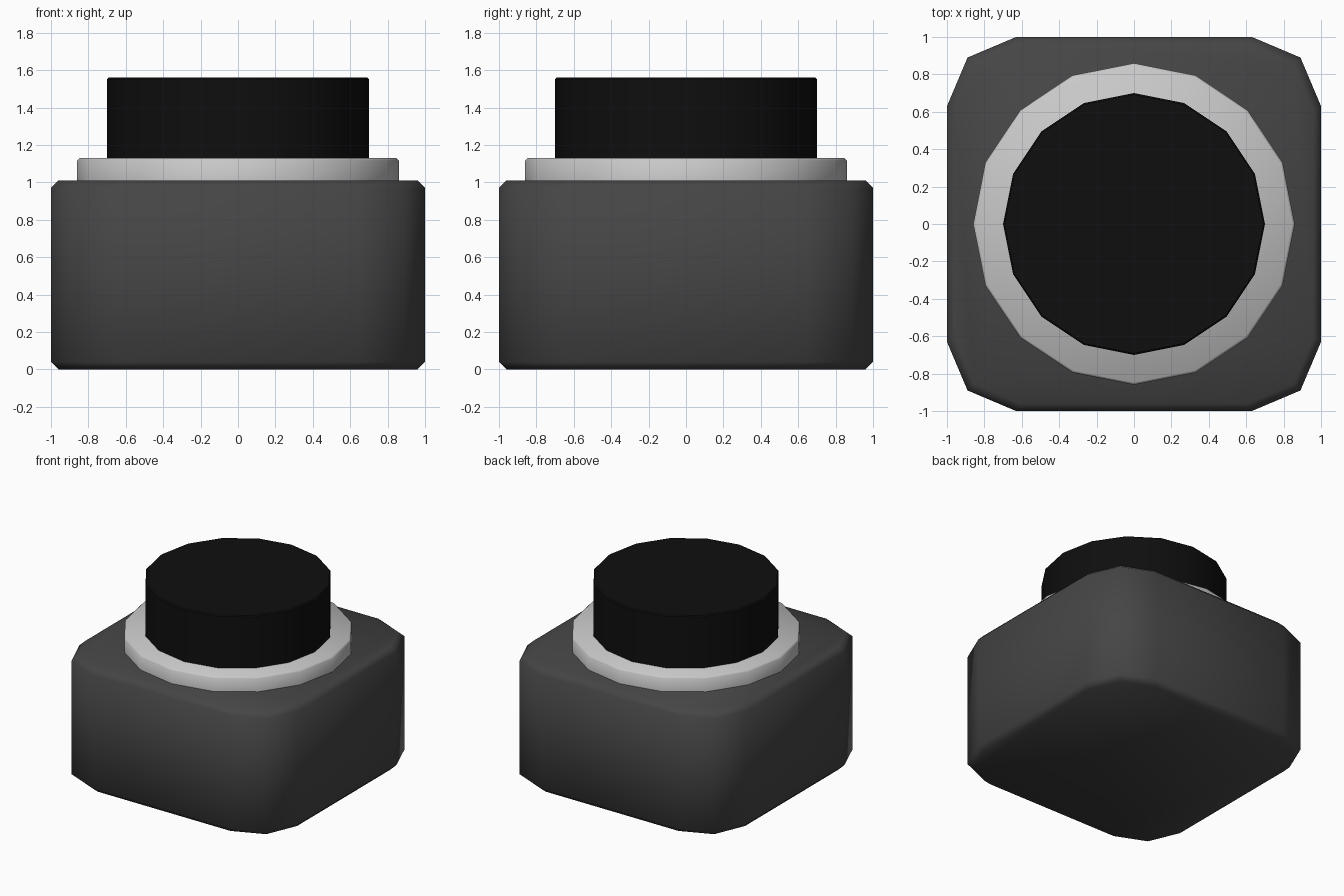
import bpy, bmesh, math

if "Cube" in bpy.data.objects:
    bpy.data.objects.remove(bpy.data.objects["Cube"])


def material(name, r, g, b):
    m = bpy.data.materials.new(name)
    m.diffuse_color = (r, g, b, 1)
    m.use_nodes = True
    m.node_tree.nodes["Principled BSDF"].inputs["Base Color"].default_value = m.diffuse_color
    return m


def stack(name, outline, levels, mat, sharp_angle=None):
    """Loft an outline through (scale, height) levels and cap both ends."""
    bm = bmesh.new()
    rings = [[bm.verts.new((x * s, y * s, z)) for x, y in outline] for s, z in levels]
    n = len(outline)
    for low, high in zip(rings, rings[1:]):
        for i in range(n):
            j = (i + 1) % n
            bm.faces.new((low[i], low[j], high[j], high[i]))
    bm.faces.new(rings[0][::-1])
    bm.faces.new(rings[-1])
    for f in bm.faces:
        f.smooth = True
    mesh = bpy.data.meshes.new(name)
    bm.to_mesh(mesh)
    bm.free()
    mesh.materials.append(mat)
    ob = bpy.data.objects.new(name, mesh)
    bpy.context.collection.objects.link(ob)
    if sharp_angle:
        bpy.ops.object.select_all(action='DESELECT')
        ob.select_set(True)
        bpy.context.view_layer.objects.active = ob
        bpy.ops.object.shade_smooth_by_angle(angle=math.radians(sharp_angle))
    return ob


def circle(radius, sides=16):
    return [(radius * math.cos(math.tau * i / sides),
             radius * math.sin(math.tau * i / sides)) for i in range(sides)]


charcoal = material("charcoal", 0.06, 0.06, 0.06)
silver = material("light_grey", 0.58, 0.58, 0.58)
black = material("black", 0.0045, 0.0045, 0.0045)

# Square body with rounded corners: one corner turned four times
corner = [(1, 0.63), (0.89, 0.89), (0.63, 1)]
outline = []
for k in range(4):
    c, s = [(1, 0), (0, 1), (-1, 0), (0, -1)][k]
    outline += [(c * x - s * y, s * x + c * y) for x, y in corner]
stack("body", outline, [(0.96, 0), (1, 0.04), (1, 0.97), (0.96, 1.01)], charcoal)

# Collar ring under the cap
stack("collar", circle(0.86), [(1, 1.0), (1, 1.117), (0.985, 1.13)], silver, 50)

# Cap
stack("cap", circle(0.7), [(1, 1.12), (1, 1.552), (0.988, 1.56)], black, 40)
